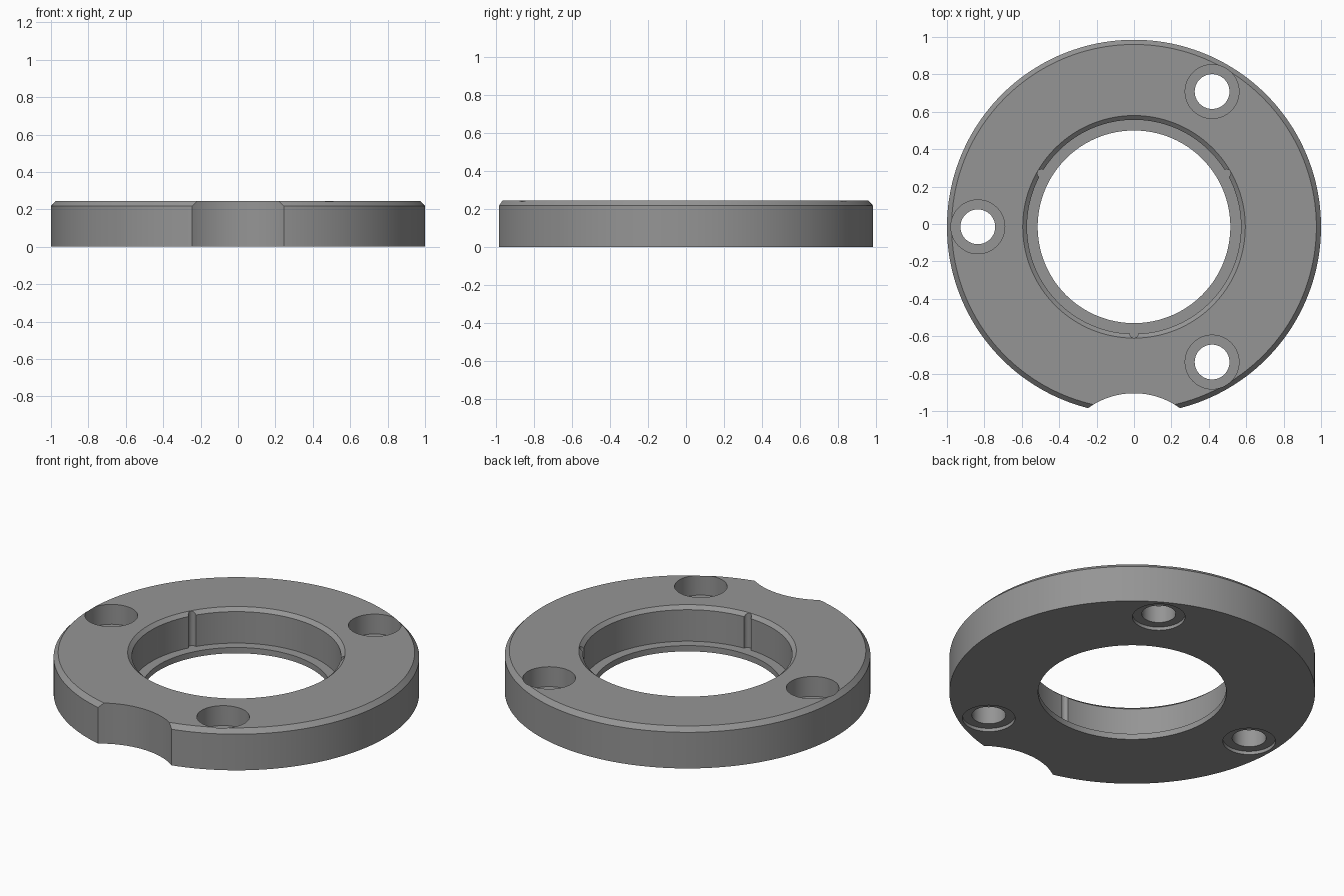
import bpy, bmesh
from math import cos, sin, pi, radians

cube = bpy.data.objects.get("Cube")
if cube:
    bpy.data.objects.remove(cube, do_unlink=True)

CENTRE_Y = -0.015
HEIGHT = 0.245

grey = bpy.data.materials.new("plain_grey")
grey.use_nodes = True
colour = (0.3, 0.3, 0.3, 1)
grey.diffuse_color = colour
grey.node_tree.nodes["Principled BSDF"].inputs["Base Color"].default_value = colour


def make_object(name, bm):
    bmesh.ops.recalc_face_normals(bm, faces=bm.faces[:])
    mesh = bpy.data.meshes.new(name)
    bm.to_mesh(mesh)
    bm.free()
    mesh.materials.append(grey)
    obj = bpy.data.objects.new(name, mesh)
    bpy.context.collection.objects.link(obj)
    return obj


def lathe(name, profile, steps=192):
    """Closed (radius, z) profile swept round the ring axis."""
    bm = bmesh.new()
    rings = [[bm.verts.new((r * cos(2 * pi * i / steps),
                            r * sin(2 * pi * i / steps) + CENTRE_Y, z))
              for r, z in profile] for i in range(steps)]
    n = len(profile)
    for i in range(steps):
        a, b = rings[i], rings[(i + 1) % steps]
        for j in range(n):
            k = (j + 1) % n
            bm.faces.new((a[j], b[j], b[k], a[k]))
    return make_object(name, bm)


def cut(target, radius, x, y, z0, z1, steps=64):
    """Subtract an upright cylinder."""
    bm = bmesh.new()
    bmesh.ops.create_cone(bm, cap_ends=True, segments=steps,
                          radius1=radius, radius2=radius, depth=z1 - z0)
    bmesh.ops.translate(bm, verts=bm.verts[:], vec=(x, y, (z0 + z1) / 2))
    cutter = make_object("cutter", bm)
    cutter.hide_render = True
    mod = target.modifiers.new("cut", 'BOOLEAN')
    mod.operation = 'DIFFERENCE'
    mod.solver = 'EXACT'
    mod.object = cutter
    bpy.context.view_layer.objects.active = target
    bpy.ops.object.modifier_apply(modifier=mod.name)
    bpy.data.objects.remove(cutter, do_unlink=True)


# Ring body: chamfered rim, chamfered bore and thin inner ledge
ring = lathe("flange_ring", [
    (0.515, 0), (1, 0), (1, 0.218), (0.975, HEIGHT),
    (0.595, HEIGHT), (0.572, 0.225), (0.572, 0.035), (0.515, 0.035)])

# Bolt holes with a deep recess above and a shallow one below
for angle in (60, 180, 300):
    x = 0.835 * cos(radians(angle))
    y = 0.835 * sin(radians(angle)) + CENTRE_Y
    cut(ring, 0.093, x, y, -0.1, 0.4)
    cut(ring, 0.144, x, y, 0.125, 0.4)
    cut(ring, 0.144, x, y, -0.1, 0.02)

# Upright grooves in the bore wall
for angle in (30, 150, 270):
    cut(ring, 0.022, 0.572 * cos(radians(angle)),
        0.572 * sin(radians(angle)) + CENTRE_Y, 0.035, 0.4, 24)

# Scalloped notch in the front rim
cut(ring, 0.42, 0, -1.325, -0.1, 0.4, 160)

bpy.ops.object.select_all(action='DESELECT')
ring.select_set(True)
bpy.context.view_layer.objects.active = ring
bpy.ops.object.shade_smooth_by_angle(angle=radians(25))
